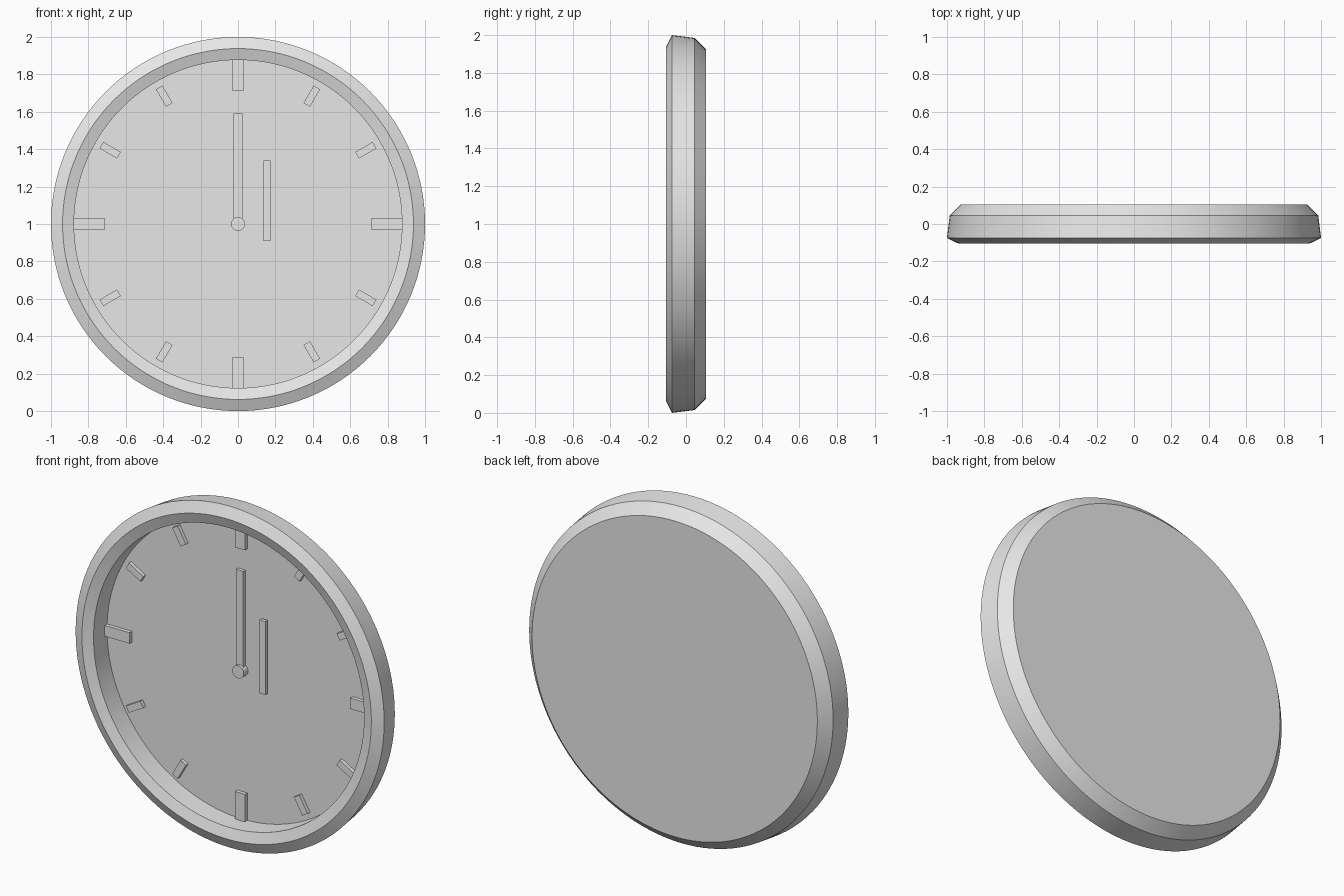
import bpy, bmesh
from math import sin, cos, pi, radians
from mathutils import Matrix

if "Cube" in bpy.data.objects:
    bpy.data.objects.remove(bpy.data.objects["Cube"], do_unlink=True)

grey = bpy.data.materials.new("light_grey")
grey.use_nodes = True
colour = (0.8, 0.8, 0.8, 1)
grey.diffuse_color = colour
grey.node_tree.nodes["Principled BSDF"].inputs["Base Color"].default_value = colour

CENTRE_Z = 1.0
DIAL_Y = 0.04


def finish(name, bm):
    bmesh.ops.recalc_face_normals(bm, faces=bm.faces)
    mesh = bpy.data.meshes.new(name)
    bm.to_mesh(mesh)
    bm.free()
    mesh.materials.append(grey)
    obj = bpy.data.objects.new(name, mesh)
    bpy.context.collection.objects.link(obj)
    return obj


def smooth(obj):
    bpy.ops.object.select_all(action='DESELECT')
    obj.select_set(True)
    bpy.context.view_layer.objects.active = obj
    bpy.ops.object.shade_smooth_by_angle(angle=radians(20))


def turned(name, profile, segments):
    """Revolve (radius, y) points about the clock axis and cap both ends."""
    bm = bmesh.new()
    rings = []
    for r, y in profile:
        rings.append([bm.verts.new((r * cos(2 * pi * i / segments), y,
                                    CENTRE_Z + r * sin(2 * pi * i / segments)))
                      for i in range(segments)])
    for a, b in zip(rings, rings[1:]):
        for i in range(segments):
            j = (i + 1) % segments
            bm.faces.new((a[i], a[j], b[j], b[i]))
    bm.faces.new(rings[0])
    bm.faces.new(rings[-1])
    obj = finish(name, bm)
    smooth(obj)
    return obj


def bar(name, width, inner, outer, front, back, angle=0, x=0):
    """Flat bar reaching from inner to outer distance, turned clockwise."""
    bm = bmesh.new()
    place = (Matrix.Translation((0, 0, CENTRE_Z)) @ Matrix.Rotation(angle, 4, 'Y')
             @ Matrix.Translation((x, (front + back) / 2, (inner + outer) / 2))
             @ Matrix.Diagonal((width, back - front, outer - inner, 1)))
    bmesh.ops.create_cube(bm, size=1, matrix=place)
    return finish(name, bm)


# Case: dial, inner wall, bevelled rim, flank, back bevel and back plate
turned("clock_case", [(0.877, DIAL_Y), (0.877, -0.085), (0.938, -0.105),
                      (1.0, -0.075), (0.985, 0.045), (0.925, 0.105)], 128)

# Hour markers, longer and wider at each quarter
for hour in range(12):
    quarter = hour % 3 == 0
    width, inner, outer = (0.064, 0.715, 0.88) if quarter else (0.04, 0.735, 0.843)
    bar(f"hour_marker_{hour or 12}", width, inner, outer, 0.018, DIAL_Y + 0.005,
        hour * pi / 6)

# Hands and centre hub
bar("minute_hand", 0.047, 0, 0.59, 0.015, 0.035)
bar("hour_hand", 0.038, -0.09, 0.34, 0.005, 0.025, x=0.155)
turned("centre_hub", [(0.037, 0.0), (0.037, DIAL_Y + 0.005)], 32)
